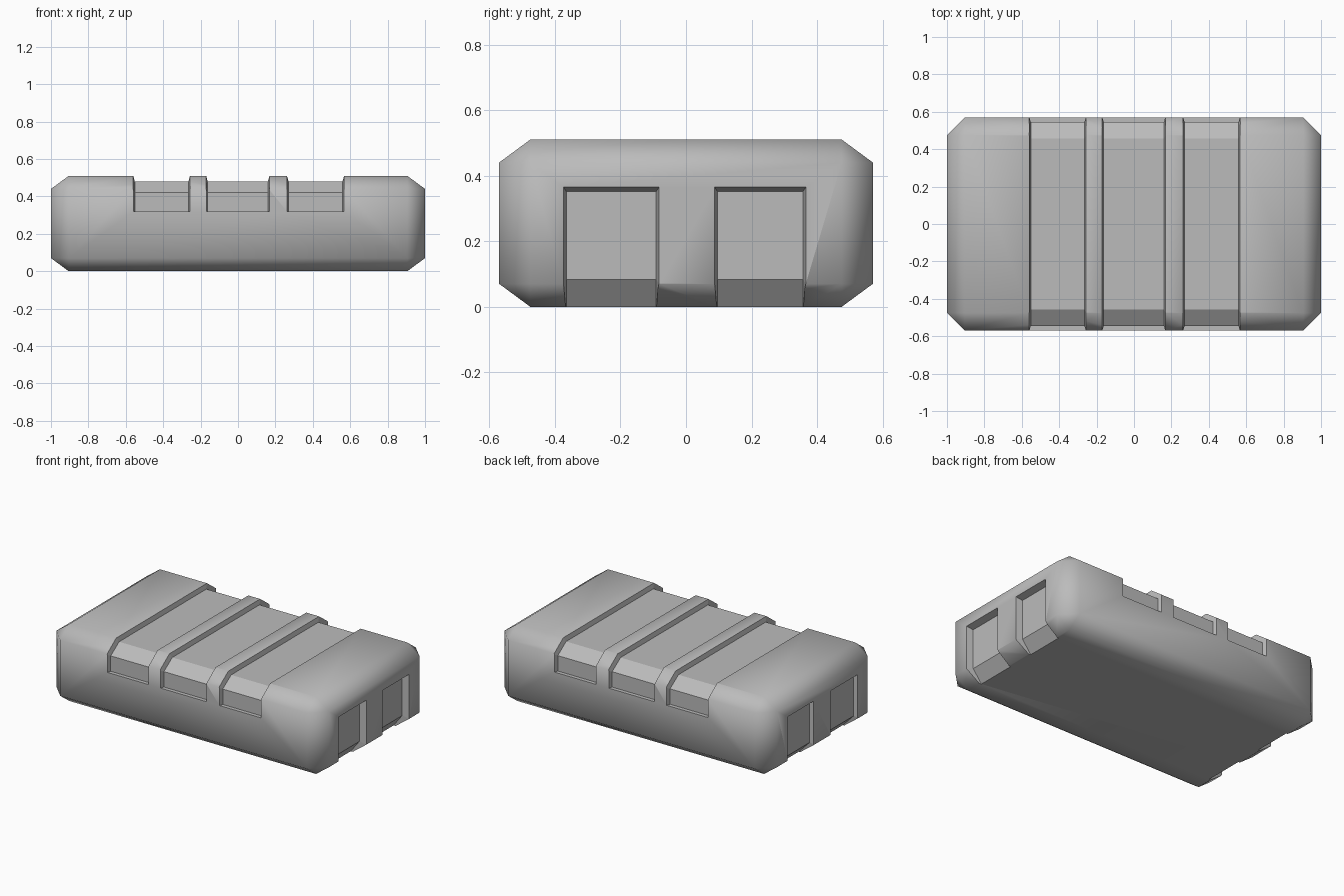
import bpy, bmesh
from mathutils import Vector

cube = bpy.data.objects.get("Cube")
if cube:
    bpy.data.objects.remove(cube, do_unlink=True)

GREY = (0.5, 0.5, 0.5, 1.0)
grey = bpy.data.materials.new("plain grey")
grey.use_nodes = True
grey.diffuse_color = GREY
grey.node_tree.nodes["Principled BSDF"].inputs["Base Color"].default_value = GREY

HEIGHT, CHAMFER, CHAMFER_Z = 0.51, 0.095, 0.07


def add_object(name, bm):
    bmesh.ops.recalc_face_normals(bm, faces=bm.faces)
    mesh = bpy.data.meshes.new(name)
    bm.to_mesh(mesh)
    bm.free()
    mesh.materials.append(grey)
    ob = bpy.data.objects.new(name, mesh)
    bpy.context.collection.objects.link(ob)
    return ob


def add_channel(bm, floor, outer, lo, hi, place):
    """Tapered channel cutter along a profile; place(u, w, z) orients it."""
    inset, flare = 0.008, 0.008
    rings = []
    for (fu, fz), (ou, oz) in zip(floor, outer):
        corners = [(fu, lo + inset, fz), (fu, hi - inset, fz),
                   (ou, hi + flare, oz), (ou, lo - flare, oz)]
        rings.append([bm.verts.new(place(*c)) for c in corners])
    for a, b in zip(rings, rings[1:]):
        for i in range(4):
            j = (i + 1) % 4
            bm.faces.new((a[i], a[j], b[j], b[i]))
    bm.faces.new(rings[0])
    bm.faces.new(rings[-1])


# Chamfered body, bevelled evenly and then squashed to its height
squash = CHAMFER_Z / CHAMFER
bm = bmesh.new()
bmesh.ops.create_cube(bm, size=1)
bmesh.ops.scale(bm, vec=(2, 1.14, HEIGHT / squash), verts=bm.verts)
bmesh.ops.bevel(bm, geom=bm.edges[:], offset=CHAMFER, segments=1,
                affect='EDGES', clamp_overlap=True)
bmesh.ops.scale(bm, vec=(1, 1, squash), verts=bm.verts)
bmesh.ops.translate(bm, vec=(0, 0, HEIGHT / 2), verts=bm.verts)
for f in bm.faces:
    f.smooth = True
body = add_object("case_body", bm)

# Three bands over the top, running down front and back
bm = bmesh.new()
half_floor = [(-0.545, 0.318), (-0.545, 0.42), (-0.457, 0.48)]
half_outer = [(-0.60, 0.318), (-0.60, 0.45), (-0.49, 0.54)]
mirror = lambda pts: pts + [(-u, z) for u, z in reversed(pts)]
for lo, hi in [(-0.56, -0.257), (-0.17, 0.168), (0.262, 0.567)]:
    add_channel(bm, mirror(half_floor), mirror(half_outer), lo, hi,
                lambda u, w, z: Vector((w, u, z)))

# Two recesses in each end, open at the bottom
for side, depth in ((1, 0.045), (-1, 0.025)):
    x = 1 - depth
    floor = [(x, 0.352), (x, 0.083), (0.875, -0.02)]
    outer = [(1.04, 0.376), (1.04, 0.06), (1.04, -0.02)]
    for lo, hi in [(-0.373, -0.083), (0.088, 0.365)]:
        add_channel(bm, floor, outer, lo, hi,
                    lambda u, w, z: Vector((side * u, w, z)))
cutter = add_object("recess_cutter", bm)
cutter.hide_render = True

# Cut the recesses and keep the flat recess faces crisp
cut = body.modifiers.new("recesses", 'BOOLEAN')
cut.operation = 'DIFFERENCE'
cut.solver = 'EXACT'
cut.object = cutter
bpy.context.view_layer.objects.active = body
body.select_set(True)
bpy.ops.object.modifier_apply(modifier=cut.name)
bpy.data.objects.remove(cutter, do_unlink=True)
